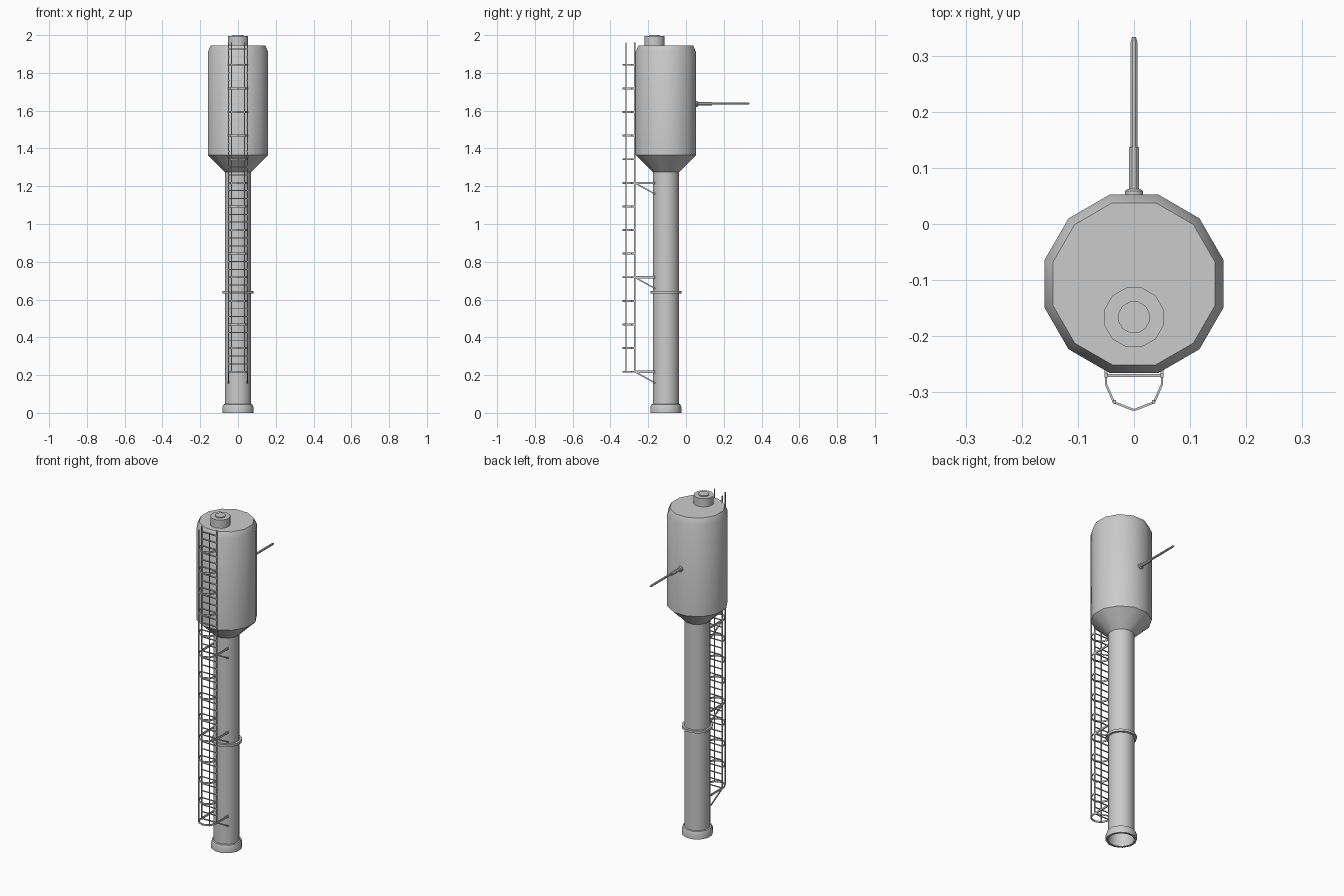
import bpy, bmesh, math
from mathutils import Vector, Matrix

if "Cube" in bpy.data.objects:
    bpy.data.objects.remove(bpy.data.objects["Cube"])

CY = -0.107  # tower axis


def finish(name, bm, smooth=True):
    bmesh.ops.recalc_face_normals(bm, faces=bm.faces)
    me = bpy.data.meshes.new(name)
    bm.to_mesh(me)
    bm.free()
    ob = bpy.data.objects.new(name, me)
    bpy.context.collection.objects.link(ob)
    if smooth:
        bpy.ops.object.select_all(action='DESELECT')
        ob.select_set(True)
        bpy.context.view_layer.objects.active = ob
        bpy.ops.object.shade_smooth_by_angle(angle=math.radians(35))
    return ob


def lathe(name, profile, origin, sides=12, axis='Z', cap=(False, False), closed=False):
    """Spin apothem/height pairs; flat sides face the main axes."""
    bm = bmesh.new()
    k = 1 / math.cos(math.pi / sides)
    rings = []
    for r, h in profile:
        ring = []
        for i in range(sides):
            a = 2 * math.pi * (i + 0.5) / sides
            p = Vector((r * k * math.cos(a), r * k * math.sin(a), h))
            if axis == 'Y':
                p = Vector((p.x, p.z, p.y))
            ring.append(bm.verts.new(p + Vector(origin)))
        rings.append(ring)
    pairs = list(zip(rings, rings[1:]))
    if closed:
        pairs.append((rings[-1], rings[0]))
    for a, b in pairs:
        for i in range(sides):
            j = (i + 1) % sides
            bm.faces.new((a[i], a[j], b[j], b[i]))
    if cap[0]:
        bm.faces.new(rings[0])
    if cap[1]:
        bm.faces.new(rings[-1])
    return finish(name, bm)


def bar(bm, a, b, w, h):
    """Rectangular bar from a to b, w across and h in the other direction."""
    a, b = Vector(a), Vector(b)
    d = (b - a).normalized()
    up = Vector((0, 1, 0)) if abs(d.z) > 0.9 else Vector((0, 0, 1))
    side = d.cross(up).normalized()
    up = side.cross(d)
    m = Matrix((side, d, up)).transposed().to_4x4()
    m.translation = (a + b) / 2
    bmesh.ops.create_cube(bm, size=1, matrix=m @ Matrix.Diagonal((w, (b - a).length, h, 1)))


# Tank with chamfered top and conical bottom
lathe("tank", [(0.07, 1.275), (0.16, 1.365), (0.16, 1.91), (0.145, 1.945)],
      (0, CY, 0), cap=(False, True))

# Column, foot and joint flange
lathe("column", [(0.069, 0.0), (0.069, 1.28)], (0, CY, 0))
lathe("foot", [(0.072, 0), (0.082, 0), (0.082, 0.03), (0.077, 0.045), (0.069, 0.047)], (0, CY, 0))
lathe("joint_flange", [(0.068, 0.632), (0.082, 0.632), (0.082, 0.646), (0.068, 0.646)],
      (0, CY, 0), closed=True)

# Roof hatch
lathe("hatch", [(0.053, 1.94), (0.053, 1.994), (0.028, 1.994), (0.028, 2.0)],
      (0, -0.167, 0), cap=(False, True))

# Outlet pipe: flange, sleeve and slender spout
lathe("outlet_flange", [(0.016, 0.045), (0.016, 0.059), (0.011, 0.063)], (0, 0, 1.635), axis='Y', cap=(True, True))
lathe("outlet_sleeve", [(0.009, 0.05), (0.009, 0.137), (0.006, 0.138)], (0, 0, 1.636), sides=8, axis='Y', cap=(True, True))
lathe("outlet_spout", [(0.006, 0.13), (0.006, 0.325), (0.0035, 0.335)], (0, 0, 1.638), sides=8, axis='Y', cap=(True, True))

# Ladder rails and rungs
LY, BOTTOM, TOP = -0.271, 0.218, 1.96
bm = bmesh.new()
for s in (-1, 1):
    bar(bm, (s * 0.05, LY, BOTTOM), (s * 0.05, LY, TOP), 0.005, 0.008)
for i in range(42):
    z = BOTTOM + i * 0.125 / 3
    bar(bm, (-0.05, LY, z), (0.05, LY, z), 0.005, 0.005)
finish("ladder", bm, False)

# Safety cage: hoops and uprights
hoop = [(-0.05, -0.267), (-0.05, -0.287), (-0.036, -0.319), (0, -0.333),
        (0.036, -0.319), (0.05, -0.287), (0.05, -0.267)]
bm = bmesh.new()
for i in range(14):
    z = BOTTOM + i * 0.125
    for p, q in zip(hoop, hoop[1:]):
        bar(bm, (*p, z), (*q, z), 0.004, 0.01)
for s in (-1, 1):
    bar(bm, (s * 0.035, -0.318, BOTTOM), (s * 0.035, -0.318, TOP), 0.005, 0.006)
finish("safety_cage", bm, False)

# Brackets tying the ladder to the column
bm = bmesh.new()
for z in (0.218, 0.718, 1.218):
    for s in (-1, 1):
        x = s * 0.05
        bar(bm, (x, LY, z), (x, -0.163, z), 0.006, 0.011)
        bar(bm, (x, LY, z), (x, -0.163, z - 0.06), 0.006, 0.007)
finish("ladder_brackets", bm, False)
